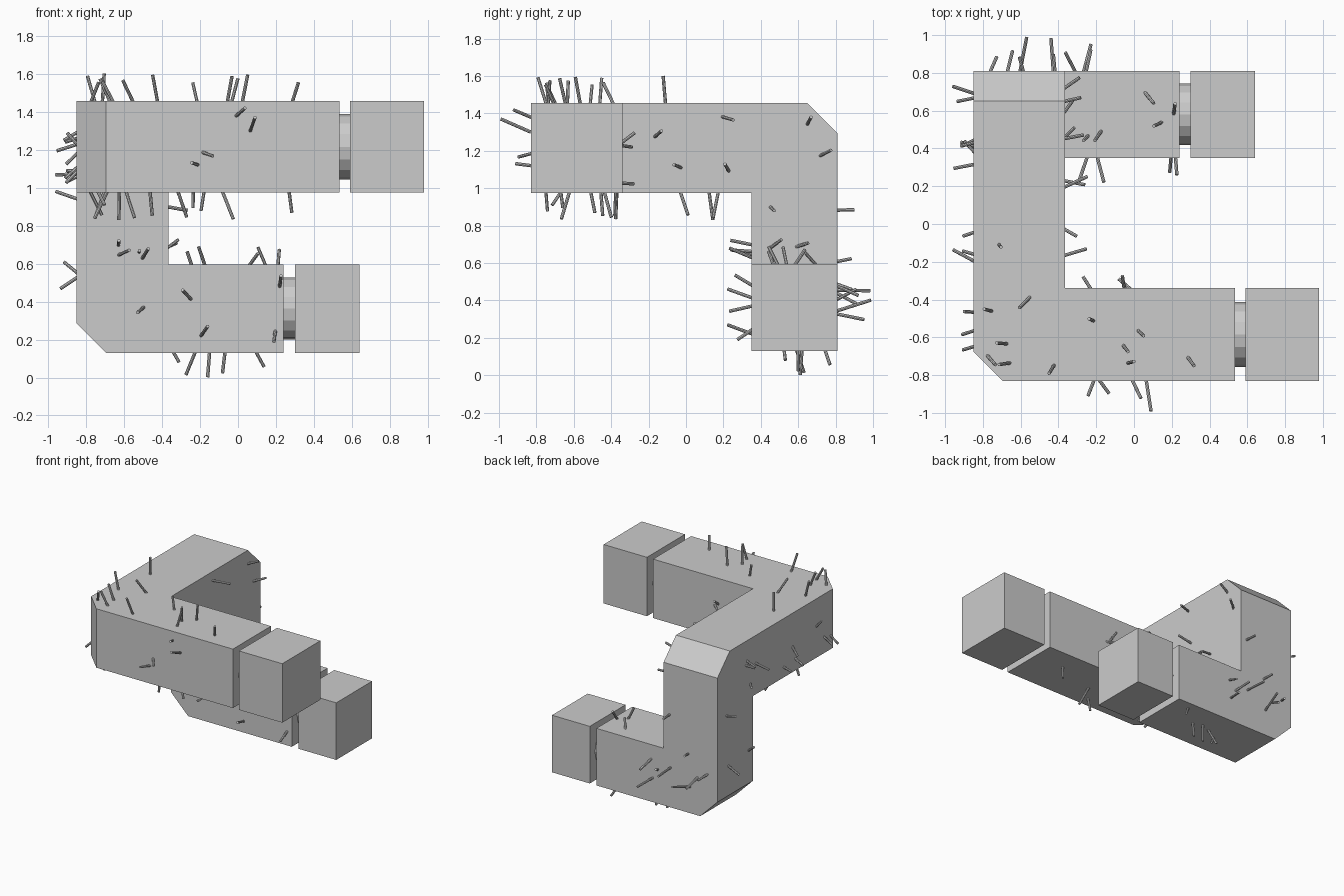
import bpy, bmesh, math, random
from mathutils import Vector, Matrix

if "Cube" in bpy.data.objects:
    bpy.data.objects.remove(bpy.data.objects["Cube"])

random.seed(7)

# Shared extents of the square bar
X0, X1 = -.85, -.365        # upright column and side run
Y0, Y1 = -.83, -.34         # upper arm
Y2, Y3 = .35, .81           # lower arm and column
Z0, Z1 = .13, .595          # lower arm
Z2, Z3 = .975, 1.455        # upper arm
CH = .155                   # corner chamfer


def new_object(name, bm):
    bmesh.ops.recalc_face_normals(bm, faces=bm.faces)
    mesh = bpy.data.meshes.new(name)
    bm.to_mesh(mesh)
    bm.free()
    obj = bpy.data.objects.new(name, mesh)
    bpy.context.collection.objects.link(obj)
    return obj


def prism(points, shift):
    bm = bmesh.new()
    face = bm.faces.new([bm.verts.new(p) for p in points])
    ext = bmesh.ops.extrude_face_region(bm, geom=[face])
    verts = [g for g in ext["geom"] if isinstance(g, bmesh.types.BMVert)]
    bmesh.ops.translate(bm, verts=verts, vec=shift)
    bmesh.ops.recalc_face_normals(bm, faces=bm.faces)
    return bm


def elbow(bottom, inner, top, end):
    # L-shaped outline with the outer corner chamfered
    return [(X0, top), (X0, bottom + CH), (X0 + CH, bottom), (end, bottom),
            (end, inner), (X1, inner), (X1, top)]


def rod(bm, start, end, radius, sides):
    d = end - start
    m = Matrix.Translation((start + end) / 2) @ d.to_track_quat('Z', 'Y').to_matrix().to_4x4()
    bmesh.ops.create_cone(bm, cap_ends=True, segments=sides, radius1=radius,
                          radius2=radius, depth=d.length, matrix=m)


# Upper elbow lies flat, lower elbow stands upright with its top back edge cut
body = new_object("bent_body", prism([(x, y, Z2) for x, y in elbow(Y0, Y1, Y2, .535)],
                                     (0, 0, Z3 - Z2)))
bm = prism([(x, Y2, z) for x, z in elbow(Z0, Z1, Z3, .24)], (0, Y3 - Y2, 0))
cut = bmesh.ops.bisect_plane(bm, geom=bm.verts[:] + bm.edges[:] + bm.faces[:],
                             plane_co=(0, Y3, Z3 - .16), plane_no=(0, 1, 1),
                             clear_outer=True)
bmesh.ops.holes_fill(bm, edges=[g for g in cut["geom_cut"]
                                if isinstance(g, bmesh.types.BMEdge)])
helper = new_object("lower_elbow_helper", bm)
helper.hide_render = True

# Join both elbows into one closed body
mod = body.modifiers.new("join", 'BOOLEAN')
mod.operation = 'UNION'
mod.solver = 'EXACT'
mod.object = helper
bpy.context.view_layer.objects.active = body
bpy.ops.object.modifier_apply(modifier="join")
bpy.data.objects.remove(helper)


# Each arm ends in a round neck and a square block
def arm_end(name, x, gap, length, ys, zs, r):
    y, z = sum(ys) / 2, sum(zs) / 2
    bm = bmesh.new()
    rod(bm, Vector((x, y, z)), Vector((x + gap, y, z)), r, 16)
    new_object(name + "_neck", bm)
    bm = bmesh.new()
    size = Vector((length, ys[1] - ys[0], zs[1] - zs[0]))
    centre = Vector((x + gap + length / 2, y, z))
    bmesh.ops.create_cube(bm, size=1, matrix=Matrix.LocRotScale(centre, None, size))
    new_object(name + "_end_block", bm)


arm_end("upper", .535, .055, .39, (Y0, Y1), (Z2, Z3), .173)
arm_end("lower", .24, .06, .34, (Y2, Y3), (Z0, Z1), .163)

# Bristles: thin rods leaning at random out of each face
bristles = bmesh.new()


def scatter(axis, sign, plane, range_u, range_v, count, reach=.15):
    u, v = [i for i in range(3) if i != axis]
    for _ in range(count):
        base, lean = Vector(), Vector()
        base[axis] = plane
        base[u], base[v] = random.uniform(*range_u), random.uniform(*range_v)
        lean[axis] = sign * random.uniform(.4, 1) * reach
        lean[u], lean[v] = random.uniform(-.06, .06), random.uniform(-.06, .06)
        rod(bristles, base - lean * .15, base + lean, .009, 8)


side, arm, column = (-.35, .3), (-.75, -.4), (.4, .76)
wide = (X0 + .05, X1 - .05)
tall = (Z2 + .05, Z3 - .05)
for sign, plane in ((1, Z3), (-1, Z2)):                # top and underside
    scatter(2, sign, plane, wide, (-.8, .3), 7)
    scatter(2, sign, plane, side, arm, 5)
scatter(0, -1, X0, (-.65, .6), tall, 10, .12)          # left side
scatter(0, -1, X0, column, (.4, .95), 3, .12)
scatter(0, 1, X1, (-.25, .75), tall, 6, .12)           # inner right side
scatter(0, 1, X1, column, (.65, .95), 3, .1)
scatter(1, -1, Y0, side, tall, 3, .14)                 # front
scatter(1, 1, Y1, side, tall, 3, .07)                  # behind upper arm
scatter(1, -1, Y2, wide, (.3, .95), 5, .16)            # column front
scatter(1, -1, Y2, side, (.2, .5), 4, .16)
scatter(1, 1, Y3, wide, (.3, 1.0), 6, .18)             # column back
scatter(1, 1, Y3, side, (.2, .5), 3, .15)
scatter(2, 1, Z1, side, (.45, .75), 5, .13)            # lower arm top
scatter(2, -1, Z0, side, (.45, .75), 4, .12)           # lower arm underside
# One bristle reaches the front and one the ground, setting the outer limits
rod(bristles, Vector((.065, Y0, 1.30)), Vector((.09, -.99, 1.37)), .009, 8)
rod(bristles, Vector((-.15, .62, Z0)), Vector((-.16, .61, .002)), .009, 8)
new_object("bristles", bristles)
